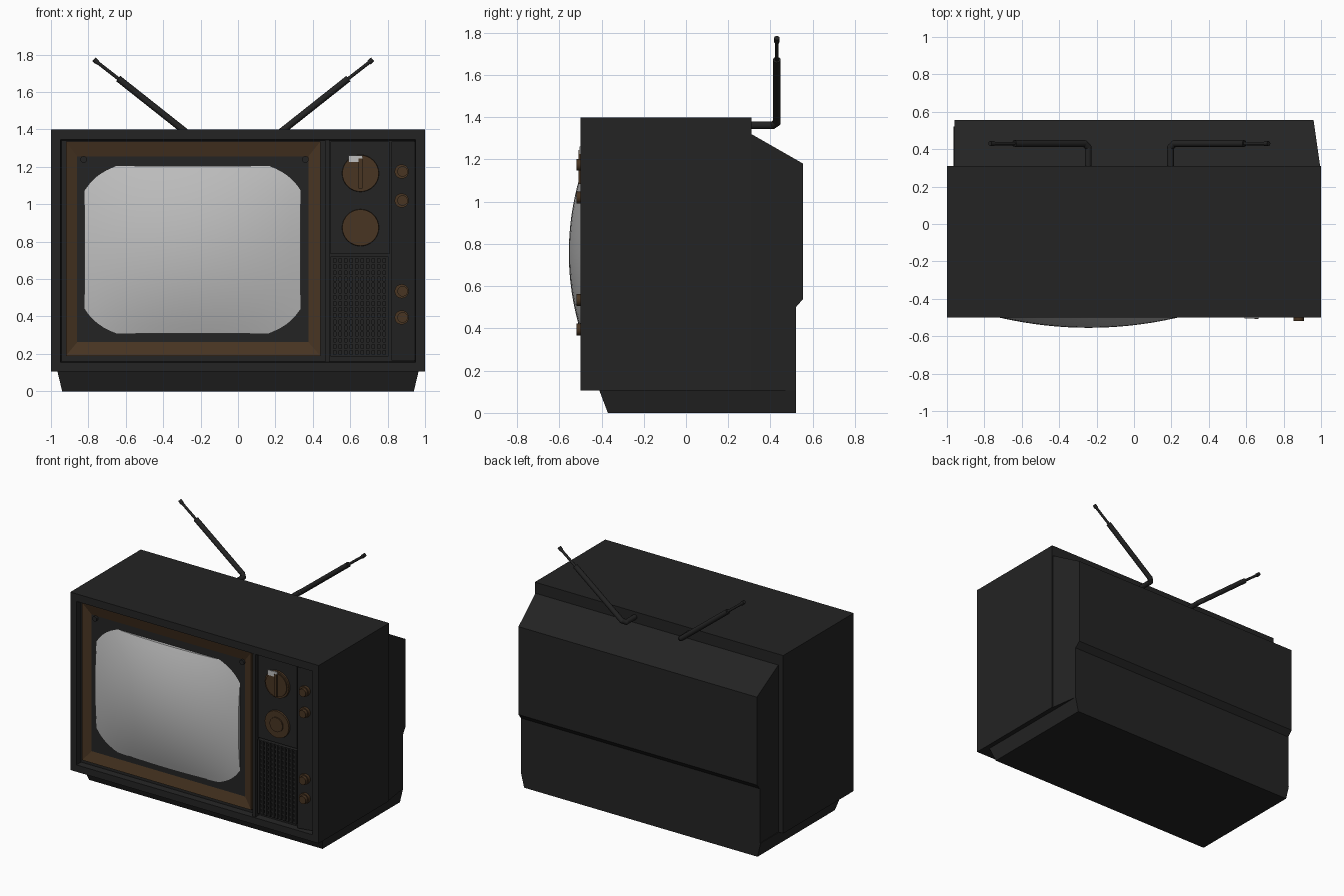
import bpy, bmesh, math
from mathutils import Vector, Matrix

if "Cube" in bpy.data.objects:
    bpy.data.objects.remove(bpy.data.objects["Cube"])


def material(name, rgb):
    m = bpy.data.materials.new(name)
    m.diffuse_color = (*rgb, 1)
    m.use_nodes = True
    m.node_tree.nodes["Principled BSDF"].inputs["Base Color"].default_value = m.diffuse_color
    return m


DARK = material("charcoal plastic", (0.017, 0.017, 0.017))
BROWN = material("dark brown", (0.065, 0.035, 0.016))
GLASS = material("screen grey", (0.52, 0.52, 0.52))


def finish(name, bm, mat, smooth=False):
    bmesh.ops.recalc_face_normals(bm, faces=bm.faces)
    me = bpy.data.meshes.new(name)
    bm.to_mesh(me)
    bm.free()
    me.materials.append(mat)
    ob = bpy.data.objects.new(name, me)
    bpy.context.collection.objects.link(ob)
    if smooth:
        bpy.ops.object.select_all(action='DESELECT')
        ob.select_set(True)
        bpy.context.view_layer.objects.active = ob
        bpy.ops.object.shade_smooth_by_angle(angle=math.radians(35))
    return ob


def loft(name, loops, mat, caps=True):
    """Join matching loops of points with quads."""
    bm = bmesh.new()
    rows = [[bm.verts.new(p) for p in loop] for loop in loops]
    n = len(rows[0])
    for a, b in zip(rows, rows[1:]):
        for i in range(n):
            bm.faces.new((a[i], a[(i + 1) % n], b[(i + 1) % n], b[i]))
    if caps:
        bm.faces.new(rows[0])
        bm.faces.new(rows[-1])
    return finish(name, bm, mat)


def rect(x0, x1, z0, z1, y):
    return [(x0, y, z0), (x1, y, z0), (x1, y, z1), (x0, y, z1)]


def add_rod(bm, p, q, r, sides=16, r2=None):
    p, q = Vector(p), Vector(q)
    d = q - p
    rot = d.to_track_quat('Z', 'Y').to_matrix().to_4x4()
    bmesh.ops.create_cone(bm, cap_ends=True, segments=sides, radius1=r,
                          radius2=r if r2 is None else r2, depth=d.length,
                          matrix=Matrix.Translation((p + q) / 2) @ rot)


def add_box(bm, x0, x1, y0, y1, z0, z1):
    m = Matrix.Translation(((x0 + x1) / 2, (y0 + y1) / 2, (z0 + z1) / 2))
    bmesh.ops.create_cube(bm, size=1, matrix=m @ Matrix.Diagonal((x1 - x0, y1 - y0, z1 - z0, 1)))


# Cabinet with a recessed front
loft("cabinet", [rect(-1, 1, 0.105, 1.4, 0.31), rect(-1, 1, 0.105, 1.4, -0.5),
                 rect(-0.95, 0.95, 0.155, 1.345, -0.5),
                 rect(-0.945, 0.945, 0.16, 1.34, -0.455)], DARK)

# Rear housing, tapering on its right side
profile = [(0.30, 1.32), (0.31, 1.32), (0.555, 1.18), (0.555, 0.54), (0.52, 0.5), (0.52, 0.105), (0.30, 0.105)]
loft("rear_housing", [[(-0.96, y, z) for y, z in profile],
                      [(0.995 - 0.143 * (y - 0.31), y, z) for y, z in profile]], DARK)

# Plinth
loft("plinth", [[(-a, f, z), (a, f, z), (a, 0.52, z), (-a, 0.52, z)]
                for a, f, z in ((0.965, -0.41, 0.105), (0.94, -0.37, 0))], DARK)

# Brown screen surround sloping in to the glass
loft("screen_surround", [rect(-0.92, 0.44, 0.19, 1.335, -0.455), rect(-0.92, 0.44, 0.19, 1.335, -0.478),
                         rect(-0.82, 0.335, 0.31, 1.205, -0.44)], BROWN, caps=False)

# Bulging glass
bm = bmesh.new()
bmesh.ops.create_grid(bm, x_segments=20, y_segments=20, size=1)
for v in bm.verts:
    a, b = v.co.x, v.co.y
    v.co = (-0.2425 + 0.5775 * a, -0.555 + 0.08 * (a * a + b * b - 0.5 * a * a * b * b), 0.7575 + 0.4475 * b)
edge = [e for e in bm.edges if e.is_boundary]
ext = bmesh.ops.extrude_edge_only(bm, edges=edge)
for v in ext["geom"]:
    if isinstance(v, bmesh.types.BMVert):
        v.co.y = -0.43
glass = finish("screen_glass", bm, GLASS, True)

# Surround screws
bm = bmesh.new()
for x in (-0.825, 0.36):
    add_rod(bm, (x, -0.44, 1.24), (x, -0.472, 1.24), 0.018, 12)
finish("surround_screws", bm, DARK)

# Divider and control panel
bm = bmesh.new()
add_box(bm, 0.465, 0.488, -0.497, -0.45, 0.157, 1.343)
finish("divider", bm, DARK)
bm = bmesh.new()
add_box(bm, 0.495, 0.81, -0.478, -0.45, 0.735, 1.335)
finish("dial_panel", bm, DARK)
strip = [(0.822, -0.45), (0.822, -0.488), (0.945, -0.464), (0.945, -0.45)]
loft("knob_strip", [[(x, y, z) for x, y in strip] for z in (0.165, 1.335)], DARK)

# Speaker grille
bm = bmesh.new()
x0, x1, z0, z1 = 0.495, 0.805, 0.185, 0.722
for i in range(11):
    x = x0 + (x1 - x0 - 0.016) * i / 10
    add_box(bm, x, x + 0.016, -0.485, -0.45, z0, z1)
for i in range(17):
    z = z0 + (z1 - z0 - 0.012) * i / 16
    add_box(bm, x0, x1, -0.479, -0.45, z, z + 0.012)
finish("speaker_grille", bm, DARK)

# Large dials
bm = bmesh.new()
for z, inner in ((1.165, 0.085), (0.875, 0.052)):
    add_rod(bm, (0.655, -0.47, z), (0.655, -0.49, z), 0.1, 32, 0.097)
    add_rod(bm, (0.655, -0.488, z), (0.655, -0.498, z), inner, 32)
add_box(bm, 0.645, 0.665, -0.508, -0.49, 1.085, 1.245)
finish("large_dials", bm, BROWN, True)

# Channel window
bm = bmesh.new()
add_box(bm, 0.59, 0.665, -0.504, -0.496, 1.225, 1.262)
finish("channel_window", bm, GLASS)

# Small knobs
bm = bmesh.new()
for z in (1.175, 1.02, 0.535, 0.395):
    add_rod(bm, (0.875, -0.46, z), (0.875, -0.495, z), 0.038, 20)
    add_rod(bm, (0.88, -0.49, z), (0.88, -0.518, z), 0.028, 20)
finish("small_knobs", bm, BROWN, True)

# Pair of telescopic aerials
for side, label in ((-1, "left"), (1, "right")):
    def at(dx, y, z):
        return (-0.025 + side * dx, y, z)
    bm = bmesh.new()
    add_rod(bm, at(0.22, 0.29, 1.362), at(0.22, 0.41, 1.362), 0.018)
    add_rod(bm, at(0.22, 0.41, 1.362), at(0.24, 0.43, 1.375), 0.018)
    for p in (at(0.22, 0.41, 1.362), at(0.24, 0.43, 1.375)):
        bmesh.ops.create_uvsphere(bm, u_segments=16, v_segments=8, radius=0.0185, matrix=Matrix.Translation(p))
    add_rod(bm, at(0.24, 0.43, 1.375), at(0.615, 0.43, 1.672), 0.018)
    add_rod(bm, at(0.61, 0.43, 1.668), at(0.735, 0.43, 1.765), 0.009)
    add_rod(bm, at(0.725, 0.43, 1.757), at(0.745, 0.43, 1.775), 0.013)
    finish(label + "_aerial", bm, DARK, True)
